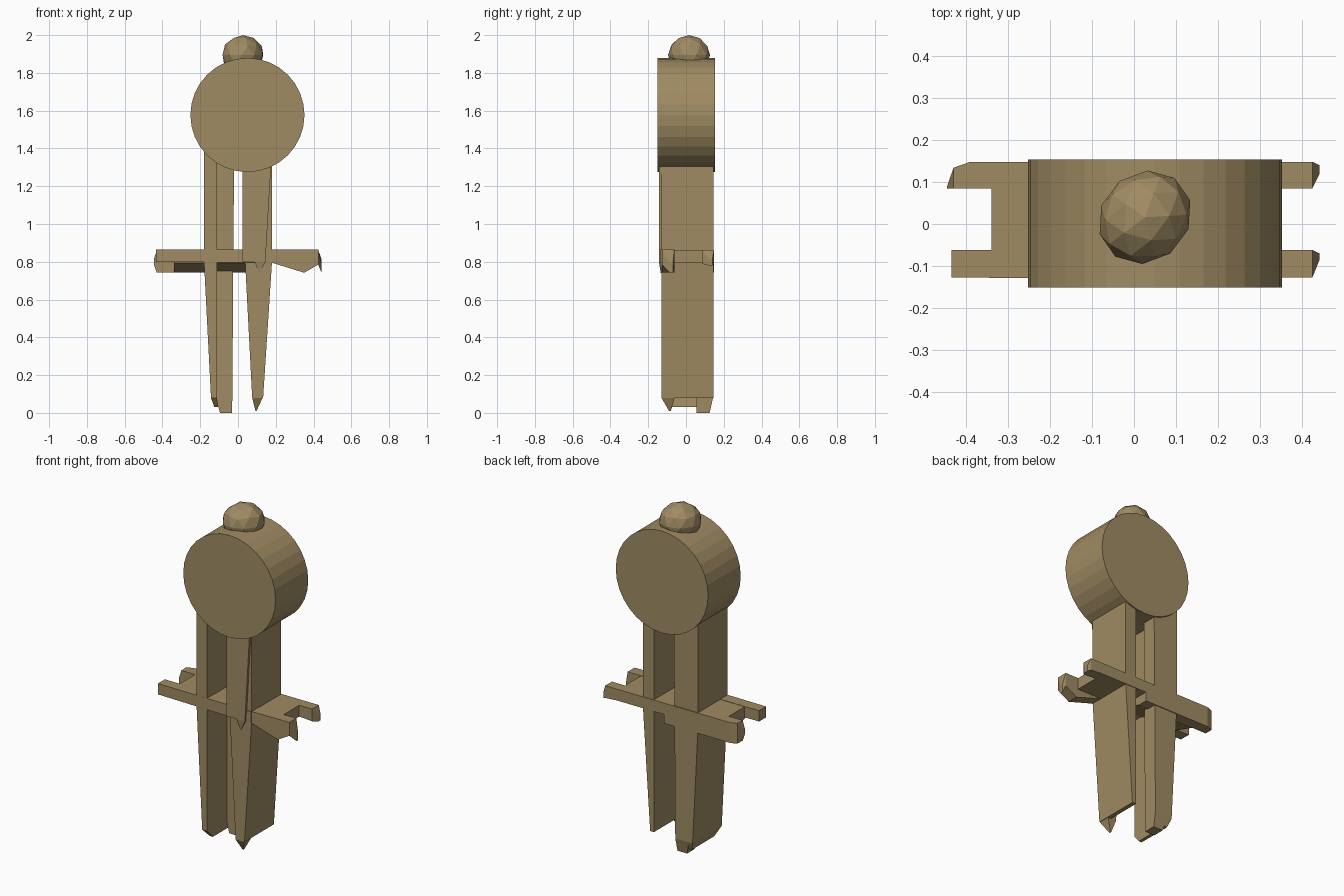
import bpy, bmesh, math
from mathutils import Vector, Matrix

wood = bpy.data.materials.new("tan wood")
wood.diffuse_color = (0.35, 0.26, 0.125, 1)


def finish(name, bm):
    bmesh.ops.recalc_face_normals(bm, faces=bm.faces)
    me = bpy.data.meshes.new(name)
    bm.to_mesh(me)
    bm.free()
    me.materials.append(wood)
    ob = bpy.data.objects.new(name, me)
    bpy.context.collection.objects.link(ob)
    return ob


def loft(name, axis, sections, skew=0.0):
    """Join rectangles (t, a0, a1, b0, b1) placed along the x or z axis.
    For z: a = x, b = y. For x: a = y, b = z. skew lifts the a0-b0 corner."""
    bm = bmesh.new()
    rings = []
    for t, a0, a1, b0, b1 in sections:
        pts = [(a0, b0 + skew), (a1, b0), (a1, b1), (a0, b1)]
        rings.append([bm.verts.new((a, b, t) if axis == "z" else (t, a, b)) for a, b in pts])
    for r, s in zip(rings, rings[1:]):
        for i in range(4):
            j = (i + 1) % 4
            bm.faces.new((r[i], r[j], s[j], s[i]))
    bm.faces.new(rings[0])
    bm.faces.new(rings[-1])
    return finish(name, bm)


# round drum lying along y
bm = bmesh.new()
bmesh.ops.create_cone(bm, cap_ends=True, segments=32, radius1=0.302, radius2=0.302, depth=0.305,
                      matrix=Matrix.Translation((0.05, 0.001, 1.577)) @ Matrix.Rotation(math.pi / 2, 4, "X"))
finish("drum", bm)

# faceted knob on top, a little longer along the diagonal
bm = bmesh.new()
bmesh.ops.create_icosphere(bm, subdivisions=2, radius=0.105)
for v in bm.verts:
    d = (v.co.x + v.co.y) / 2
    v.co += Vector((d, d, 0)) * 0.12
    v.co += Vector((0.026, 0.016, 1.895))
finish("top_knob", bm)

# left leg: full-depth plank plus an inner post at the back
loft("left_leg_plank", "z", [
    (1.42, -0.18, -0.112, -0.13, 0.143),
    (0.80, -0.18, -0.112, -0.13, 0.143),
    (0.08, -0.143, -0.112, -0.13, 0.143),
    (0.03, -0.125, -0.105, -0.085, 0.125)])
loft("left_leg_back_post", "z", [
    (1.40, -0.113, -0.02, 0.058, 0.143),
    (0.80, -0.113, -0.025, 0.058, 0.143),
    (0.08, -0.118, -0.03, 0.055, 0.143),
    (0.00, -0.095, -0.032, 0.055, 0.125)])

# right leg: full-depth plank plus an inner post at the front
loft("right_leg_plank", "z", [
    (1.42, 0.108, 0.18, -0.13, 0.145),
    (0.80, 0.108, 0.18, -0.13, 0.145),
    (0.08, 0.108, 0.133, -0.13, 0.145)])
loft("right_leg_front_post", "z", [
    (1.40, 0.025, 0.11, -0.143, -0.06),
    (0.80, 0.025, 0.11, -0.143, -0.06),
    (0.795, 0.038, 0.11, -0.13, -0.06),
    (0.08, 0.075, 0.13, -0.13, -0.06),
    (0.01, 0.093, 0.098, -0.09, -0.08)])
# short pointed splint on the front of the right leg
loft("right_leg_splint", "z", [
    (1.40, 0.09, 0.18, -0.143, -0.12),
    (0.80, 0.09, 0.145, -0.143, -0.12),
    (0.74, 0.108, 0.112, -0.134, -0.12)])

# cross arm: flat middle plate with two prongs at each end
loft("arm_plate", "x", [
    (-0.34, -0.07, 0.09, 0.795, 0.862),
    (0.34, -0.07, 0.09, 0.795, 0.862)])
loft("arm_left_wedge", "x", [
    (-0.34, -0.07, 0.09, 0.742, 0.80),
    (0.04, -0.07, 0.09, 0.742, 0.80)], skew=0.052)
loft("arm_front_left_prong", "x", [
    (-0.435, -0.127, -0.062, 0.80, 0.864),
    (0.18, -0.134, -0.062, 0.795, 0.864)])
loft("arm_front_right_prong", "x", [
    (0.18, -0.13, -0.062, 0.795, 0.864),
    (0.35, -0.127, -0.062, 0.742, 0.864),
    (0.425, -0.127, -0.062, 0.785, 0.864),
    (0.442, -0.085, -0.07, 0.742, 0.79)])
loft("arm_back_left_prong", "x", [
    (-0.445, 0.085, 0.09, 0.785, 0.815),
    (-0.43, 0.085, 0.134, 0.742, 0.862),
    (-0.39, 0.085, 0.148, 0.742, 0.862),
    (0.04, 0.085, 0.148, 0.742, 0.862)])
loft("arm_back_right_prong", "x", [
    (0.04, 0.085, 0.148, 0.795, 0.862),
    (0.35, 0.085, 0.148, 0.795, 0.862),
    (0.425, 0.085, 0.148, 0.79, 0.862),
    (0.442, 0.12, 0.14, 0.78, 0.815)])
